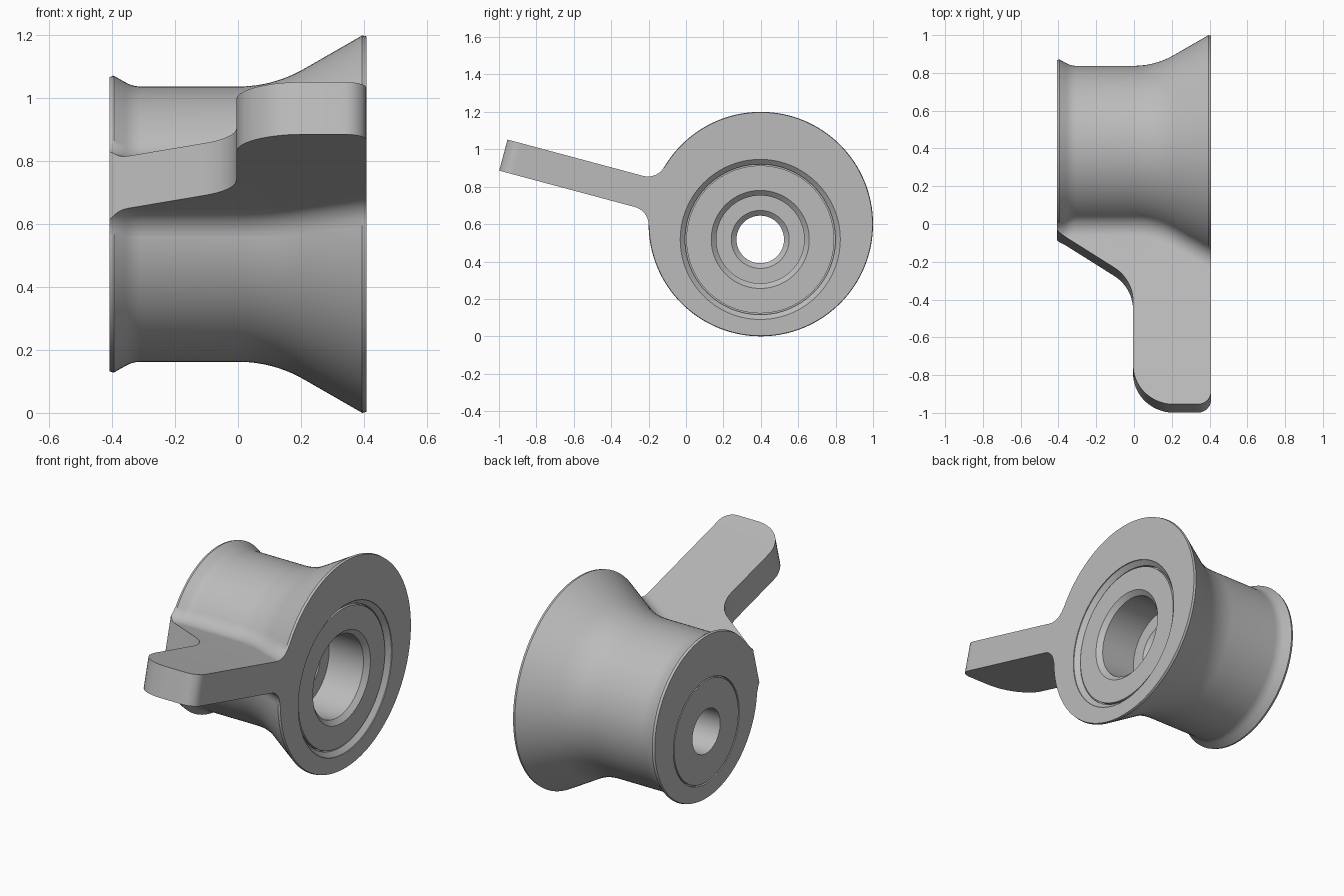
import bpy, bmesh, math
from mathutils import Vector, Matrix

if "Cube" in bpy.data.objects:
    bpy.data.objects.remove(bpy.data.objects["Cube"], do_unlink=True)

HALF = 0.408                      # half length of the body along x
AXIS = Vector((0, 0.4, 0.6))      # centre of the flared body
BORE = Vector((0, 0.397, 0.518))  # centre of the offset bore
TILT = math.radians(15)
OUT = Vector((0, -math.cos(TILT), math.sin(TILT)))   # along the lever
UP = Vector((0, math.sin(TILT), math.cos(TILT)))     # across its thickness
THICK, FILLET = 0.086, 0.1

grey = bpy.data.materials.new("light grey")
grey.use_nodes = True
colour = (0.5, 0.5, 0.5, 1)
grey.diffuse_color = colour
grey.node_tree.nodes["Principled BSDF"].inputs["Base Color"].default_value = colour


def finish(bm, name):
    bmesh.ops.remove_doubles(bm, verts=bm.verts, dist=1e-5)
    bmesh.ops.recalc_face_normals(bm, faces=bm.faces)
    mesh = bpy.data.meshes.new(name)
    bm.to_mesh(mesh)
    bm.free()
    mesh.materials.append(grey)
    ob = bpy.data.objects.new(name, mesh)
    bpy.context.collection.objects.link(ob)
    return ob


def lathe(name, profile, centre, steps=128):
    bm = bmesh.new()
    verts = [bm.verts.new(centre + Vector((x, 0, r))) for x, r in profile]
    edges = [bm.edges.new(pair) for pair in zip(verts, verts[1:])]
    bmesh.ops.spin(bm, geom=verts + edges, cent=centre, axis=(1, 0, 0),
                   angle=math.tau, steps=steps)
    return finish(bm, name)


def loft(name, rings):
    bm = bmesh.new()
    loops = [[bm.verts.new(p) for p in ring] for ring in rings]
    n = len(loops[0])
    for a, b in zip(loops, loops[1:]):
        for i in range(n):
            j = (i + 1) % n
            bm.faces.new((a[i], a[j], b[j], b[i]))
    bm.faces.new(loops[0])
    bm.faces.new(loops[-1])
    return finish(bm, name)


def boolean(target, other, operation):
    mod = target.modifiers.new(operation.lower(), "BOOLEAN")
    mod.operation, mod.object, mod.solver = operation, other, "EXACT"
    bpy.context.view_layer.objects.active = target
    bpy.ops.object.modifier_apply(modifier=mod.name)
    bpy.data.objects.remove(other, do_unlink=True)


def arc(cx, cy, r, start, end, steps=8):
    angles = [math.radians(start + (end - start) * i / steps) for i in range(steps + 1)]
    return [(cx + r * math.cos(a), cy + r * math.sin(a)) for a in angles]


# flared body: straight barrel with a curved flare at each end
barrel = 0.4375
profile = [(-HALF, 0), (-HALF, 0.468), (-0.395, 0.472)]
profile += arc(-0.308, barrel + 0.1, 0.1, 240, 270, 6)
profile += arc(0, barrel + 0.42, 0.42, 270, 300, 12)
profile += [(0.395, 0.6), (HALF, 0.597), (HALF, 0)]
body = lathe("flared_body", profile, AXIS)


def body_radius(x):
    skin = profile[2:-2]
    for (x0, r0), (x1, r1) in zip(skin, skin[1:]):
        if x0 <= x <= x1:
            return r0 + (r1 - r0) * (x - x0) / (x1 - x0)
    return skin[0][1] if x < 0 else skin[-1][1]


# lever section: a slab whose root is filleted against the body
def lever_section(x):
    r = body_radius(x)
    v = THICK + FILLET
    u = math.sqrt((r + FILLET) ** 2 - v ** 2)
    lean = math.degrees(math.atan2(v, u))
    side = arc(u, v, FILLET, 180 + lean, 270, 10)
    inner = 0.985 * r / (r + FILLET)
    side = [(0.3, 0.1), (u * inner, v * inner)] + side + [(1.6, THICK)]
    section = side + [(a, -b) for a, b in reversed(side)]
    return [AXIS + Vector((x, 0, 0)) + OUT * a + UP * b for a, b in section]


stations = sorted({x for x, r in profile[2:-2]} | {-0.43, -0.2, -0.1, 0.3, 0.43})
lever = loft("lever", [lever_section(x) for x in stations])

# lever outline, as distance along x and along the lever
outline = [(HALF, 0.2), (HALF, 1.35)]
outline += arc(HALF - 0.07, 1.355, 0.07, 0, 90)
outline += arc(0.21, 1.21, 0.215, 90, 180, 14)
outline += arc(-0.225, 0.86, 0.22, 0, -58, 10)
outline += [(-0.39, 0.49), (-HALF, 0.475), (-HALF, 0.2)]
prism = loft("outline_cutter", [
    [AXIS + Vector((x, 0, 0)) + OUT * u + UP * v for x, u in outline]
    for v in (-0.6, 0.6)])
boolean(lever, prism, "INTERSECT")
boolean(body, lever, "UNION")

# stepped bore, chamfered recess and the thin seam rings of the insert
bore = lathe("bore_cutter", [
    (0.5, 0), (0.5, 0.428), (HALF - 0.005, 0.428), (0.38, 0.402), (0.36, 0.402),
    (0.36, 0.395), (0.385, 0.395), (0.385, 0.262), (0.36, 0.235),
    (0.14, 0.235), (0.14, 0.155), (0.115, 0.127), (-0.43, 0.127),
    (-0.43, 0.293), (-0.39, 0.293), (-0.39, 0.301), (-0.45, 0.301), (-0.45, 0)], BORE)
boolean(body, bore, "DIFFERENCE")

# smooth shading with crisp edges
bpy.ops.object.select_all(action="DESELECT")
body.select_set(True)
bpy.context.view_layer.objects.active = body
bpy.ops.object.shade_smooth_by_angle(angle=math.radians(28))
body.name = "flared_body_with_lever"
